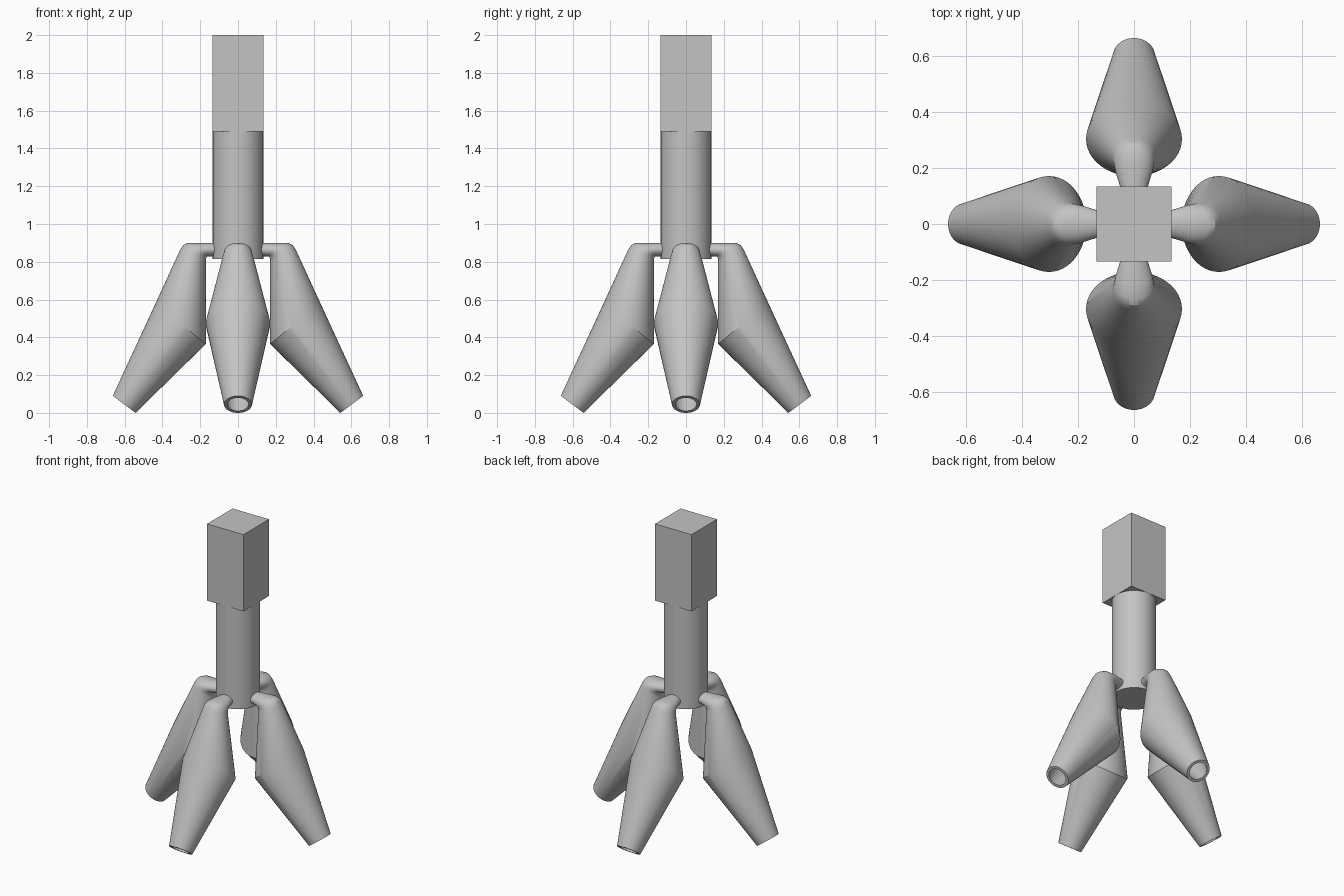
import bpy
import bmesh
import math
from mathutils import Vector, Matrix

cube = bpy.data.objects.get("Cube")
if cube:
    bpy.data.objects.remove(cube, do_unlink=True)

# One plain grey for everything
grey = bpy.data.materials.new("plain_grey")
grey.use_nodes = True
grey.diffuse_color = (0.55, 0.55, 0.55, 1)
grey.node_tree.nodes["Principled BSDF"].inputs["Base Color"].default_value = (0.55, 0.55, 0.55, 1)

SEGMENTS = 48


def finish(name, bm, smooth=True):
    bmesh.ops.recalc_face_normals(bm, faces=bm.faces)
    mesh = bpy.data.meshes.new(name)
    bm.to_mesh(mesh)
    bm.free()
    mesh.materials.append(grey)
    obj = bpy.data.objects.new(name, mesh)
    bpy.context.collection.objects.link(obj)
    if smooth:
        bpy.ops.object.select_all(action="DESELECT")
        obj.select_set(True)
        bpy.context.view_layer.objects.active = obj
        bpy.ops.object.shade_smooth_by_angle(angle=math.radians(30))
    return obj


def add_ring(bm, inner, outer, width, wall=0.0):
    """Tilted oval between two points of the side profile."""
    a, b = (Vector((p[0], 0, p[1])) for p in (inner, outer))
    centre, half = (a + b) / 2, (b - a) / 2
    half -= half.normalized() * wall
    verts = []
    for i in range(SEGMENTS):
        t = math.tau * i / SEGMENTS
        side = Vector((0, (width - wall) * math.sin(t), 0))
        verts.append(bm.verts.new(centre + half * math.cos(t) + side))
    return verts


# Leg sections from the column outward: inner point, outer point, half width
sections = [
    ((0.10, 0.828), (0.10, 0.900), 0.040),
    ((0.135, 0.828), (0.135, 0.900), 0.050),
    ((0.165, 0.828), (0.21, 0.900), 0.066),
    ((0.170, 0.815), (0.265, 0.900), 0.072),
    ((0.170, 0.800), (0.290, 0.888), 0.075),
    ((0.170, 0.780), (0.307, 0.862), 0.082),
    ((0.170, 0.365), (0.436, 0.581), 0.171),
    ((0.542, 0.000), (0.663, 0.090), 0.074),
]


def make_leg(name, angle):
    bm = bmesh.new()
    rings = [add_ring(bm, *s) for s in sections]
    # hollow bore running back up from the open foot
    rings += [add_ring(bm, *s, wall=0.018) for s in reversed(sections[5:])]
    for r0, r1 in zip(rings, rings[1:]):
        for i in range(SEGMENTS):
            j = (i + 1) % SEGMENTS
            bm.faces.new((r0[i], r0[j], r1[j], r1[i]))
    bm.faces.new(rings[0])
    bm.faces.new(rings[-1])
    bm.transform(Matrix.Rotation(math.radians(angle), 4, "Z"))
    finish(name, bm)


for i, side in enumerate(("left", "back", "right", "front")):
    make_leg(side + "_leg", 90 * i)

# Round column
bm = bmesh.new()
bmesh.ops.create_cone(bm, cap_ends=True, segments=SEGMENTS, radius1=0.134, radius2=0.134,
                      depth=0.675, matrix=Matrix.Translation((0, 0, 1.1525)))
finish("column", bm)

# Square block on top
bm = bmesh.new()
bmesh.ops.create_cube(bm, size=1, matrix=Matrix.Translation((0, 0, 1.745))
                      @ Matrix.Diagonal((0.268, 0.268, 0.51, 1)))
finish("top_block", bm, smooth=False)
